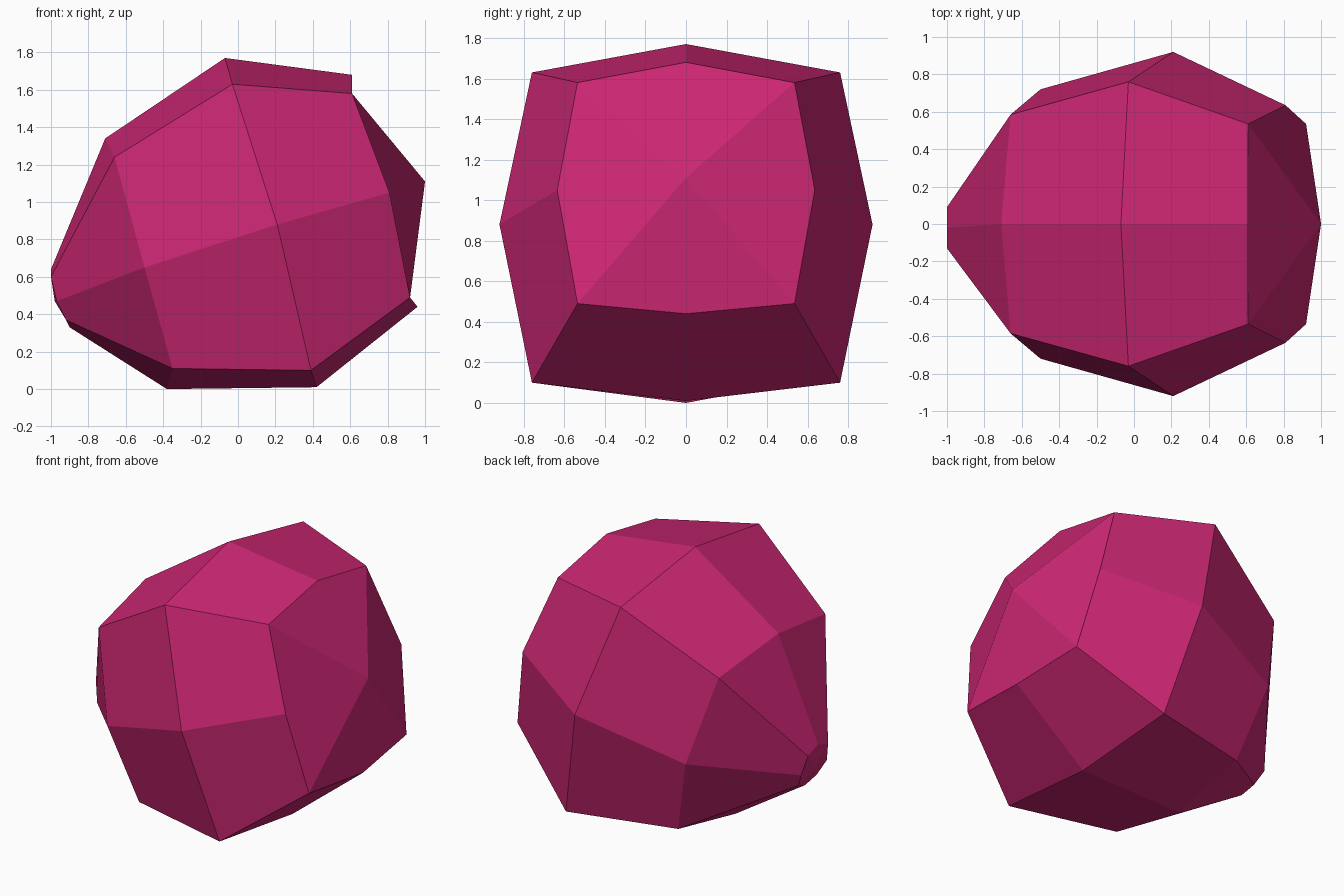
import bpy
import bmesh

default_cube = bpy.data.objects.get("Cube")
if default_cube:
    bpy.data.objects.remove(default_cube, do_unlink=True)


def make_material(name, colour):
    material = bpy.data.materials.new(name)
    material.use_nodes = True
    material.diffuse_color = colour
    material.node_tree.nodes["Principled BSDF"].inputs["Base Color"].default_value = colour
    return material


def add_ring(bm, half_profile, shift=0.0):
    """Eight-sided ring: half profile from top to bottom, mirrored across y."""
    back = [(x, shift + y, z) for x, y, z in half_profile]
    front = [(x, shift - y, z) for x, y, z in half_profile[-2:0:-1]]
    return [bm.verts.new(point) for point in back + front]


def bridge(bm, ring_a, ring_b):
    """Join two neighbouring rings with a band of quads."""
    count = len(ring_a)
    for i in range(count):
        j = (i + 1) % count
        bm.faces.new((ring_a[i], ring_a[j], ring_b[j], ring_b[i]))


def cap(bm, ring, centre):
    """Close a ring with four quads meeting at a centre point."""
    middle = bm.verts.new(centre)
    count = len(ring)
    for i in range(0, count, 2):
        bm.faces.new((ring[i - 1], ring[i], ring[(i + 1) % count], middle))


# Half cross-sections, each listed from top to bottom
tip_profile = [(-1.0, 0, 0.64), (-1.0, 0.11, 0.6), (-0.97, 0.14, 0.47),
               (-0.92, 0.1, 0.37), (-0.9, 0, 0.33)]
narrow_profile = [(-0.71, 0, 1.34), (-0.66, 0.585, 1.24), (-0.5, 0.72, 0.65),
                  (-0.35, 0.585, 0.11), (-0.38, 0, 0)]
middle_profile = [(-0.07, 0, 1.77), (-0.03, 0.76, 1.63), (0.21, 0.92, 0.88),
                  (0.39, 0.76, 0.1), (0.42, 0, 0.01)]
wide_profile = [(0.61, 0, 1.68), (0.61, 0.535, 1.58), (0.81, 0.635, 1.05),
                (0.92, 0.535, 0.49), (0.96, 0, 0.44)]

# Faceted body, skinned along its length from the small tip to the blunt end
bm = bmesh.new()
rings = [add_ring(bm, tip_profile, shift=-0.02)]
rings += [add_ring(bm, p) for p in (narrow_profile, middle_profile, wide_profile)]
for ring_a, ring_b in zip(rings, rings[1:]):
    bridge(bm, ring_a, ring_b)
cap(bm, rings[0], (-0.98, -0.02, 0.47))
cap(bm, rings[-1], (1.0, 0, 1.11))
bmesh.ops.recalc_face_normals(bm, faces=bm.faces[:])

mesh = bpy.data.meshes.new("faceted_body")
bm.to_mesh(mesh)
bm.free()
mesh.materials.append(make_material("raspberry pink", (0.6, 0.02, 0.17, 1)))
body = bpy.data.objects.new("faceted_body", mesh)
bpy.context.collection.objects.link(body)
